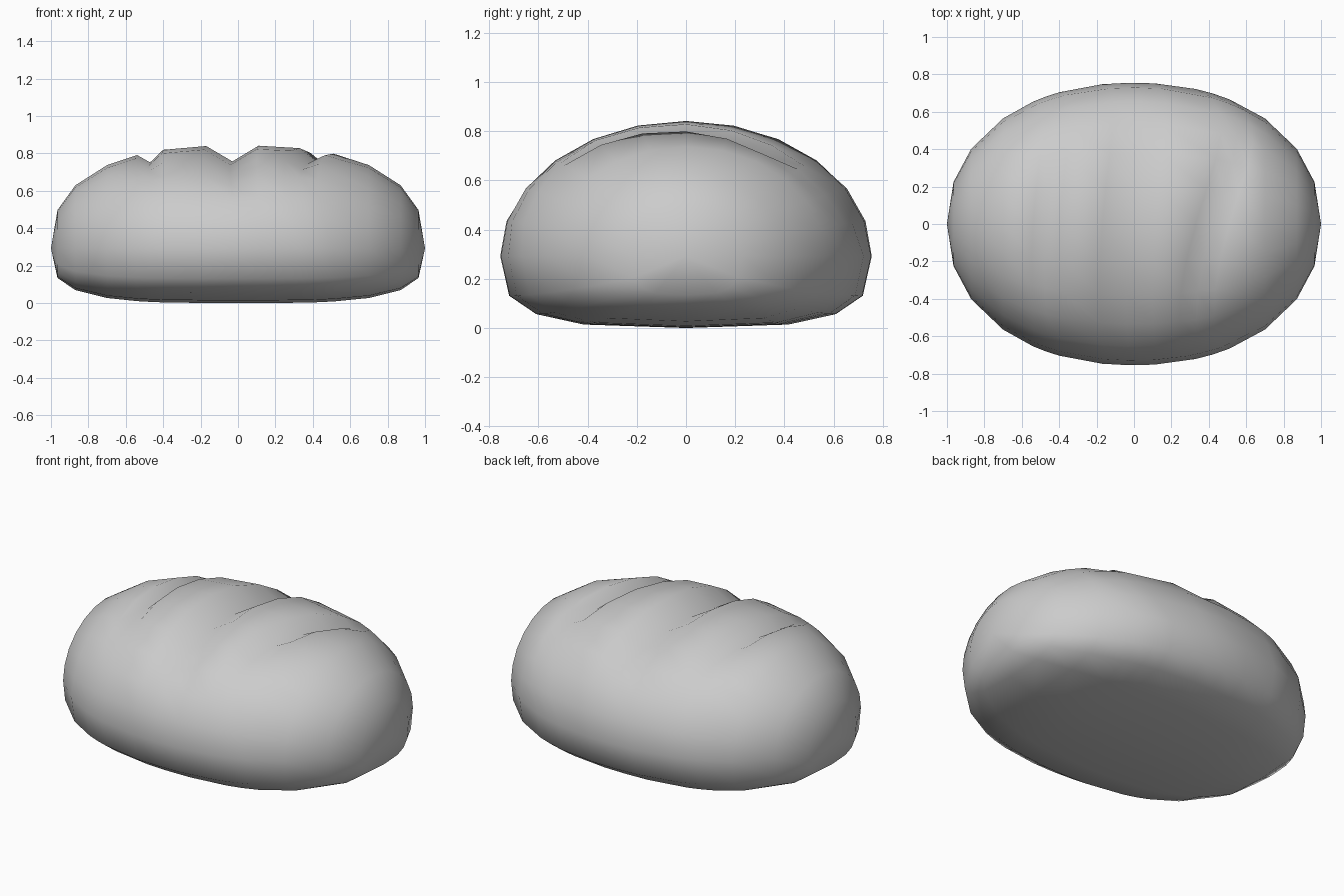
import bpy, bmesh
from math import cos, sin, pi

if "Cube" in bpy.data.objects:
    bpy.data.objects.remove(bpy.data.objects["Cube"])

MID, HALF_Y, UP, DOWN = 0.295, 0.755, 0.55, 0.292


def fall(x, n):
    """Rounded fall-off from the middle of the loaf to its tip."""
    return max(0.0, 1 - abs(x) ** n) ** (1 / n)


def power(v, e):
    return (1 if v >= 0 else -1) * abs(v) ** e


def loaf_point(x, a):
    """Point on the plain loaf: round crust above, flatter base below."""
    c, s = cos(a), sin(a)
    if s >= 0:
        y, z = c, UP * fall(x, 2.5) * s
    else:
        y, z = power(c, 0.62), DOWN * fall(x, 3.5) * power(s, 0.62)
    return [x, y * HALF_Y * fall(x, 2.15), MID + z]


# slashes: centre x, slant, bend, depth, y start, y end
SLASHES = {
    "left": (-0.47, 0.07, 0.15, 0.055, -0.42, 0.42),
    "middle": (-0.04, 0.08, 0.12, 0.085, -0.68, 0.62),
    "right": (0.42, 0.29, 0.12, 0.06, -0.46, 0.42),
}

# stations along the loaf: x, slash it follows, share of the slash depth
STATIONS = [
    (-0.965, None, 0), (-0.87, None, 0), (-0.70, None, 0),
    (-0.54, "left", 0), (-0.47, "left", 1), (-0.40, "left", 0),
    (-0.17, "middle", 0), (-0.03, "middle", 1), (0.11, "middle", 0),
    (0.33, "right", 0), (0.42, "right", 1), (0.51, "right", 0),
    (0.70, None, 0), (0.87, None, 0), (0.965, None, 0),
]
ANGLES = [pi * i / 12 for i in range(12)] + [pi + pi * i / 8 for i in range(8)]

bm = bmesh.new()
rings = []
for x, name, share in STATIONS:
    ring = []
    for a in ANGLES:
        p = loaf_point(x, a)
        if name and sin(a) > 0:
            cx, slant, bend, depth, y0, y1 = SLASHES[name]
            t = (2 * p[1] - y0 - y1) / (y1 - y0)
            w = max(0.0, 1 - abs(t) ** 4)
            shift = (slant * p[1] + bend * p[1] ** 2) * sin(a) ** 0.8
            p = loaf_point(x + shift, a)
            p[2] -= depth * share * w
        ring.append(bm.verts.new(p))
    rings.append(ring)

# skin between the stations and close the tips
n = len(ANGLES)
for r0, r1 in zip(rings, rings[1:]):
    for i in range(n):
        j = (i + 1) % n
        bm.faces.new((r0[i], r0[j], r1[j], r1[i]))
for ring, x in ((rings[0], -1), (rings[-1], 1)):
    tip = bm.verts.new((x, 0, MID))
    for i in range(n):
        bm.faces.new((ring[i], ring[(i + 1) % n], tip))
bmesh.ops.recalc_face_normals(bm, faces=bm.faces[:])
low = min(v.co.z for v in bm.verts)
for v in bm.verts:
    v.co.z -= low
for f in bm.faces:
    f.smooth = True

mesh = bpy.data.meshes.new("bread_loaf")
bm.to_mesh(mesh)
bm.free()
loaf = bpy.data.objects.new("bread_loaf", mesh)
bpy.context.collection.objects.link(loaf)
